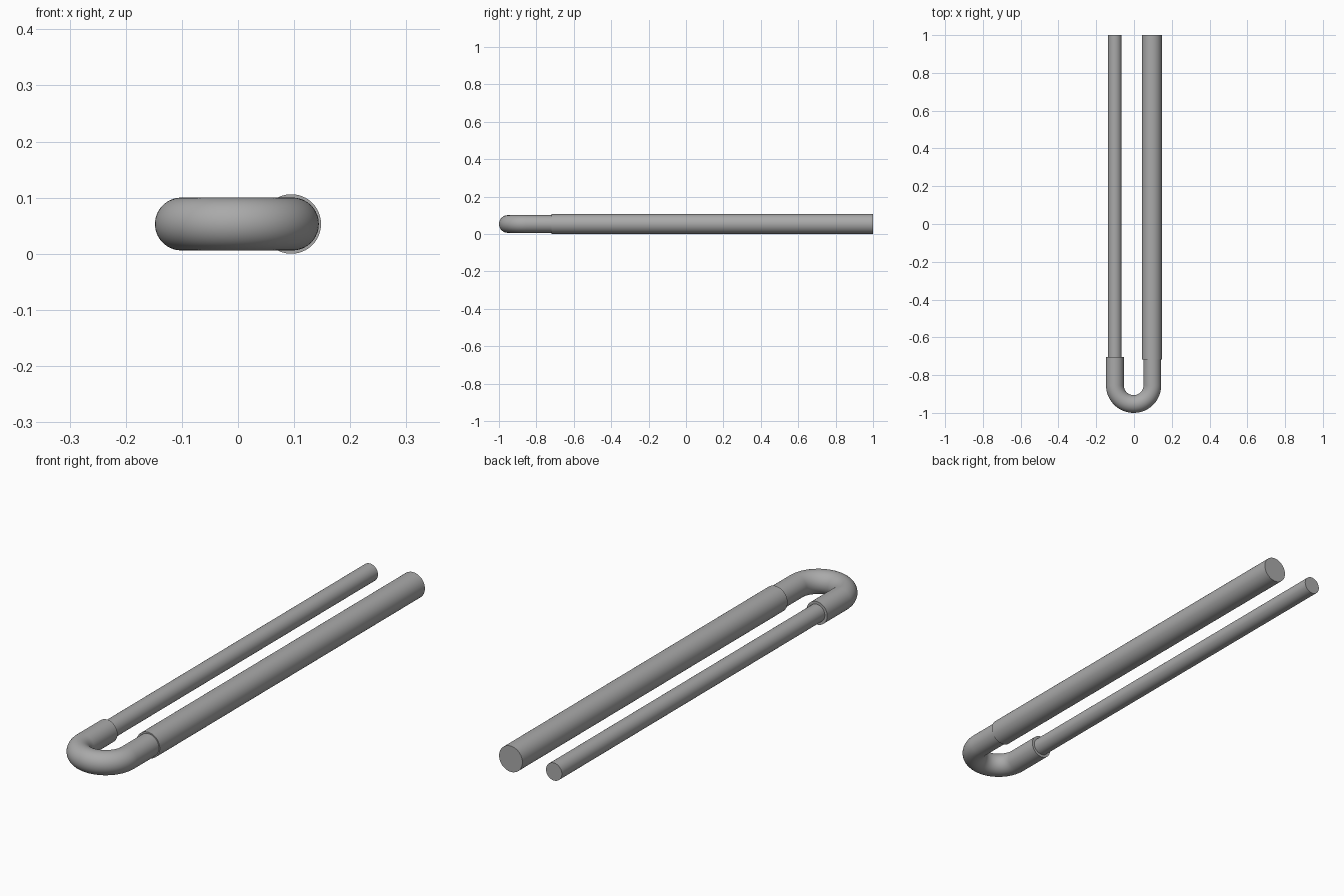
import bpy, bmesh, math
from mathutils import Vector

cube = bpy.data.objects.get("Cube")
if cube:
    bpy.data.objects.remove(cube, do_unlink=True)

SIDES = 64
AXIS_Z = 0.053
LEFT_X, RIGHT_X = 0.097, -0.101
BACK_Y = 1.0

grey = bpy.data.materials.new("plain grey")
grey.use_nodes = True
colour = (0.4, 0.4, 0.4, 1)
grey.diffuse_color = colour
grey.node_tree.nodes["Principled BSDF"].inputs["Base Color"].default_value = colour


def sweep(name, path, radius):
    """Capped round tube along a flat path of (x, y, heading) stations."""
    bm = bmesh.new()
    rings = []
    for x, y, heading in path:
        side = Vector((math.sin(heading), -math.cos(heading), 0))
        ring = []
        for i in range(SIDES):
            a = math.tau * i / SIDES
            offset = side * math.cos(a) + Vector((0, 0, math.sin(a)))
            ring.append(bm.verts.new(Vector((x, y, AXIS_Z)) + offset * radius))
        rings.append(ring)
    for a, b in zip(rings, rings[1:]):
        for i in range(SIDES):
            j = (i + 1) % SIDES
            bm.faces.new((a[i], a[j], b[j], b[i]))
    bm.faces.new(rings[0])
    bm.faces.new(rings[-1])
    bmesh.ops.recalc_face_normals(bm, faces=bm.faces[:])
    mesh = bpy.data.meshes.new(name)
    bm.to_mesh(mesh)
    bm.free()
    mesh.materials.append(grey)
    obj = bpy.data.objects.new(name, mesh)
    bpy.context.collection.objects.link(obj)
    bpy.ops.object.select_all(action="DESELECT")
    obj.select_set(True)
    bpy.context.view_layer.objects.active = obj
    bpy.ops.object.shade_smooth_by_angle(angle=math.radians(35))
    return obj


def straight(name, x, start_y, radius):
    return sweep(name, [(x, start_y, math.pi / 2), (x, BACK_Y, math.pi / 2)], radius)


# Long straight pipes
straight("thick_pipe", 0.095, -0.718, 0.053)
straight("thin_pipe", RIGHT_X, -0.71, 0.036)

# U-shaped return bend with two short straight legs
BEND_TUBE = 0.047
LEG_END = -0.704
centre_x = (LEFT_X + RIGHT_X) / 2
bend = (LEFT_X - RIGHT_X) / 2
centre_y = -1 + bend + BEND_TUBE
path = [(RIGHT_X, LEG_END, -math.pi / 2)]
for i in range(49):
    a = math.pi + math.pi * i / 48
    path.append((centre_x + bend * math.cos(a), centre_y + bend * math.sin(a), a + math.pi / 2 - math.tau))
path.append((LEFT_X, LEG_END, math.pi / 2))
sweep("return_bend", path, BEND_TUBE)
